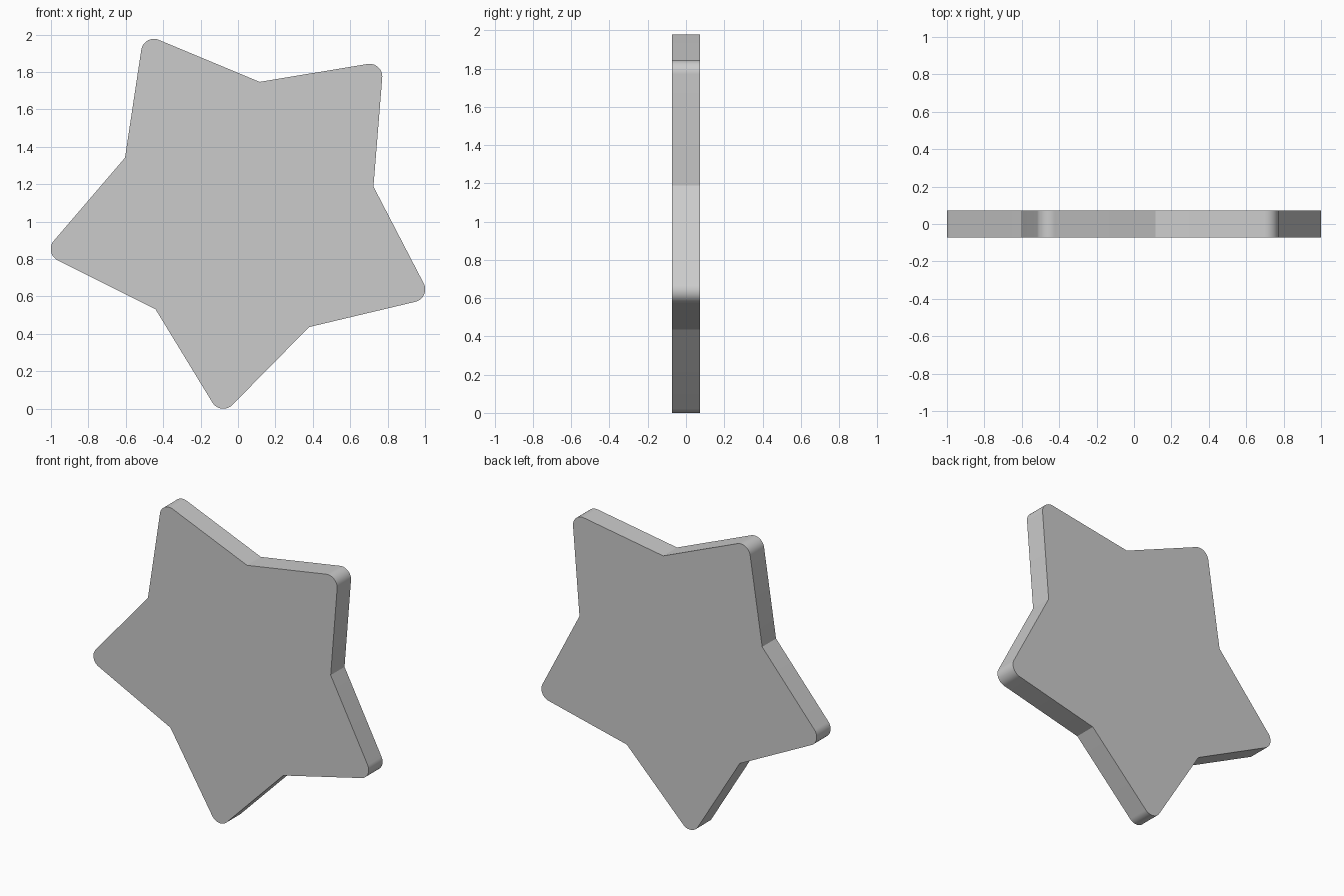
import bpy, bmesh, math
from mathutils import Vector

if "Cube" in bpy.data.objects:
    bpy.data.objects.remove(bpy.data.objects["Cube"])

CX, CZ = 0.035, 1.05        # star centre in the x-z plane
R_IN, R_TIP = 0.703, 1.098  # notch radius, sharp tip radius
FILLET, SEGS = 0.068, 16    # tip rounding
HALF = 0.072                # half thickness
START = math.radians(83.4)  # tilt: angle of the first notch
STEP = math.radians(36)


def polar(r, a):
    return Vector((r * math.cos(a), r * math.sin(a)))


# Outline: five sharp notches alternating with five rounded tips
half_angle = math.atan2(R_IN * math.sin(STEP), R_TIP - R_IN * math.cos(STEP))
arc_centre = R_TIP - FILLET / math.sin(half_angle)
sweep = math.pi / 2 - half_angle
outline = []
for k in range(5):
    notch = START + 2 * k * STEP
    tip = notch + STEP
    outline.append(polar(R_IN, notch))
    for i in range(SEGS + 1):
        a = tip - sweep + 2 * sweep * i / SEGS
        outline.append(polar(arc_centre, tip) + polar(FILLET, a))

# Extrude the outline into a flat plate
bm = bmesh.new()
face = bm.faces.new([bm.verts.new((CX + p.x, -HALF, CZ + p.y)) for p in outline])
ext = bmesh.ops.extrude_face_region(bm, geom=[face], use_keep_orig=True)
moved = [v for v in ext["geom"] if isinstance(v, bmesh.types.BMVert)]
bmesh.ops.translate(bm, verts=moved, vec=(0, 2 * HALF, 0))
bmesh.ops.recalc_face_normals(bm, faces=bm.faces[:])

# Stand the star on the ground
low = min(v.co.z for v in bm.verts)
bmesh.ops.translate(bm, verts=bm.verts[:], vec=(0, 0, -low))

mesh = bpy.data.meshes.new("star_plate")
bm.to_mesh(mesh)
bm.free()
star = bpy.data.objects.new("star_plate", mesh)
bpy.context.collection.objects.link(star)

# Smooth round tips, crisp rims and notches
bpy.context.view_layer.objects.active = star
star.select_set(True)
bpy.ops.object.shade_smooth_by_angle(angle=math.radians(30))
